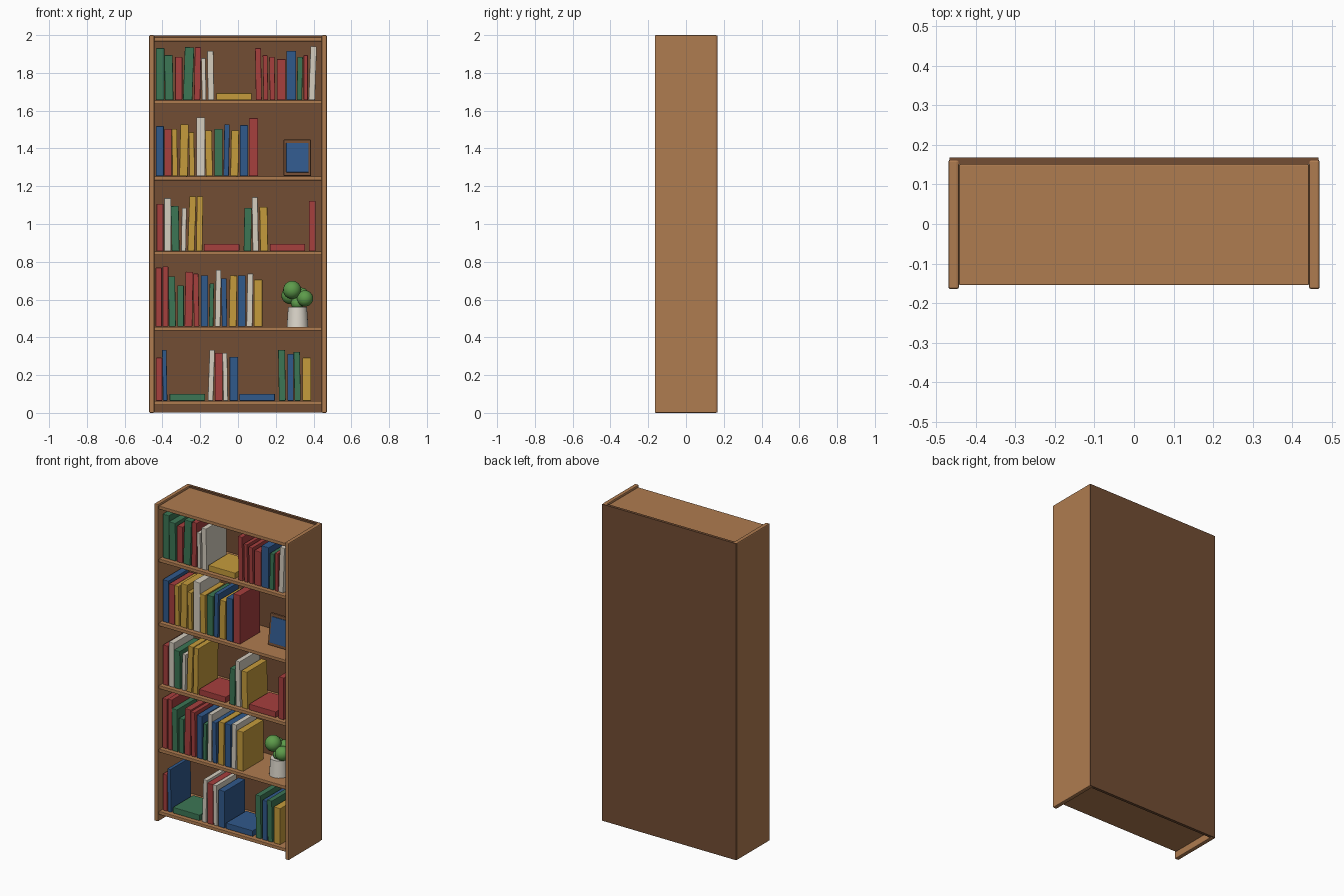
import bpy, bmesh
from math import radians
from mathutils import Matrix, Vector

if "Cube" in bpy.data.objects:
    bpy.data.objects.remove(bpy.data.objects["Cube"], do_unlink=True)


def material(name, rgb):
    mat = bpy.data.materials.new(name)
    mat.use_nodes = True
    mat.diffuse_color = (*rgb, 1)
    mat.node_tree.nodes["Principled BSDF"].inputs["Base Color"].default_value = (*rgb, 1)
    return mat


WOOD = material("oak wood", (0.43, 0.2, 0.08))
DARK = material("dark wood", (0.17, 0.075, 0.034))
RED = material("red cover", (0.38, 0.05, 0.048))
GREEN = material("green cover", (0.045, 0.18, 0.09))
BLUE = material("blue cover", (0.03, 0.1, 0.26))
YELLOW = material("yellow cover", (0.56, 0.33, 0.045))
WHITE = material("ivory cover", (0.66, 0.61, 0.52))
LEAF = material("leaf green", (0.11, 0.33, 0.07))
POT = material("pot ceramic", (0.72, 0.68, 0.6))


def finish(bm, name, mat, smooth=False):
    mesh = bpy.data.meshes.new(name)
    bm.to_mesh(mesh)
    bm.free()
    mesh.materials.append(mat)
    ob = bpy.data.objects.new(name, mesh)
    bpy.context.collection.objects.link(ob)
    if smooth:
        bpy.ops.object.select_all(action="DESELECT")
        ob.select_set(True)
        bpy.context.view_layer.objects.active = ob
        bpy.ops.object.shade_smooth_by_angle()
    return ob


def box(name, mat, low, high, bevel=0, lean=0, tip=0):
    """Box between two corners, turned about the middle of its bottom."""
    low, high = Vector(low), Vector(high)
    size, foot = high - low, (low + high) / 2
    foot.z = low.z
    bm = bmesh.new()
    bmesh.ops.create_cube(bm, size=1)
    bm.transform(Matrix.Translation((0, 0, size.z / 2)) @ Matrix.Diagonal((*size, 1)))
    ob = finish(bm, name, mat)
    ob.location = foot
    ob.rotation_euler = (radians(tip), radians(lean), 0)
    if bevel:
        mod = ob.modifiers.new("soft edges", "BEVEL")
        mod.width, mod.segments = bevel, 2
    return ob


# Case
WIDE, INNER, FRONT, BACK = 0.47, 0.443, -0.165, 0.163
box("left_side", WOOD, (INNER, FRONT, 0), (WIDE, BACK, 2), 0.006)
box("right_side", WOOD, (-WIDE, FRONT, 0), (-INNER, BACK, 2), 0.006)
box("back_panel", DARK, (-0.467, 0.15, 0.002), (0.467, 0.168, 1.998))
LEVELS = [0.063, 0.456, 0.856, 1.252, 1.655]
for top in LEVELS + [1.988]:
    box("shelf", WOOD, (-INNER, -0.155, top - 0.021), (INNER, 0.151, top), 0.003)

BOOK_FRONT, BOOK_BACK = -0.132, 0.07


def books(level, x, *row):
    """Row of upright books: cover, pitch and height in thousandths, lean."""
    z = LEVELS[level] + 0.001
    for cover, pitch, height, *lean in row:
        pitch /= 1000
        slim = 0.004 + (0.005 if lean else 0)
        box("book", cover, (x, BOOK_FRONT, z), (x + pitch - slim, BOOK_BACK, z + height / 1000),
            0.003, *lean)
        x += pitch


def flat_book(level, x, cover):
    z = LEVELS[level] + 0.001
    box("lying_book", cover, (x, BOOK_FRONT, z), (x + 0.187, BOOK_BACK, z + 0.037), 0.003)


# Bottom shelf
books(0, -0.434, (RED, 37, 228), (BLUE, 32, 270, -1))
flat_book(0, -0.362, GREEN)
books(0, -0.16, (WHITE, 37, 270, 2), (RED, 45, 254), (WHITE, 34, 254, -1), (BLUE, 48, 233))
flat_book(0, 0.008, BLUE)
books(0, 0.217, (GREEN, 45, 270, -1), (BLUE, 37, 249), (GREEN, 42, 259, -1), (YELLOW, 50, 228))

# Second shelf
books(1, -0.436, (RED, 37, 312), (RED, 34, 318), (GREEN, 45, 265, -1), (GREEN, 37, 217),
      (RED, 50, 290, 1), (RED, 37, 280, -1), (BLUE, 42, 270), (GREEN, 32, 228, 1),
      (WHITE, 37, 300, 1), (BLUE, 37, 255, -1), (YELLOW, 48, 270, 1), (BLUE, 45, 270),
      (WHITE, 40, 280, 1), (YELLOW, 48, 248))

# Third shelf
books(2, -0.431, (RED, 40, 250), (WHITE, 40, 280), (GREEN, 50, 238, -1), (WHITE, 34, 228, 1),
      (YELLOW, 45, 290, 2), (YELLOW, 42, 290, 1))
flat_book(2, -0.18, RED)
books(2, 0.03, (GREEN, 48, 228, 1), (WHITE, 40, 285, -1), (YELLOW, 50, 233, -1))
flat_book(2, 0.169, RED)
books(2, 0.375, (RED, 40, 265))

# Fourth shelf
books(3, -0.434, (BLUE, 45, 265), (RED, 42, 250), (YELLOW, 37, 250, -1), (YELLOW, 53, 275, 1),
      (YELLOW, 37, 233, -1), (WHITE, 50, 312), (YELLOW, 45, 243, -1), (GREEN, 48, 250),
      (BLUE, 37, 275, 1), (YELLOW, 50, 243, 1), (BLUE, 48, 270), (RED, 53, 307))

# Top shelf
books(4, -0.434, (GREEN, 48, 275), (GREEN, 53, 238, -1), (RED, 42, 228), (GREEN, 58, 280, 2),
      (RED, 42, 280, 1), (WHITE, 32, 222, -1), (WHITE, 42, 260, -1))
flat_book(4, -0.115, YELLOW)
books(4, 0.095, (RED, 40, 275, -1), (RED, 34, 238, -1), (RED, 37, 228, -1), (RED, 50, 217),
      (BLUE, 55, 260), (GREEN, 37, 228, 1), (RED, 26, 238), (WHITE, 42, 285, 2))

# Picture frame, tipped back on the fourth shelf
frame_z = LEVELS[3] + 0.003
frame = box("picture_frame", DARK, (0.242, -0.05, frame_z), (0.386, -0.03, frame_z + 0.192),
            0.003, tip=-8)
picture = box("picture", BLUE, (-0.059, -0.014, 0.017), (0.059, -0.006, 0.175), 0.002)
picture.parent = frame

# Potted plant on the second shelf
POT_X, POT_Y, POT_Z = 0.315, -0.04, LEVELS[1]
POT_TALL = 0.105
bm = bmesh.new()
bmesh.ops.create_cone(bm, cap_ends=True, segments=24, radius1=0.057, radius2=0.05, depth=POT_TALL)
bm.transform(Matrix.Translation((POT_X, POT_Y, POT_Z + POT_TALL / 2)))
finish(bm, "plant_pot", POT, True)

for dx, dy, dz, radius in [(-0.028, -0.02, 0.195, 0.048), (0.04, -0.025, 0.15, 0.043),
                           (-0.04, 0.03, 0.165, 0.045), (0.02, 0.035, 0.165, 0.042),
                           (0, 0, 0.125, 0.035)]:
    bm = bmesh.new()
    bmesh.ops.create_uvsphere(bm, u_segments=20, v_segments=12, radius=radius)
    bm.transform(Matrix.Translation((POT_X + dx, POT_Y + dy, POT_Z + dz)))
    finish(bm, "leaf_ball", LEAF, True)
